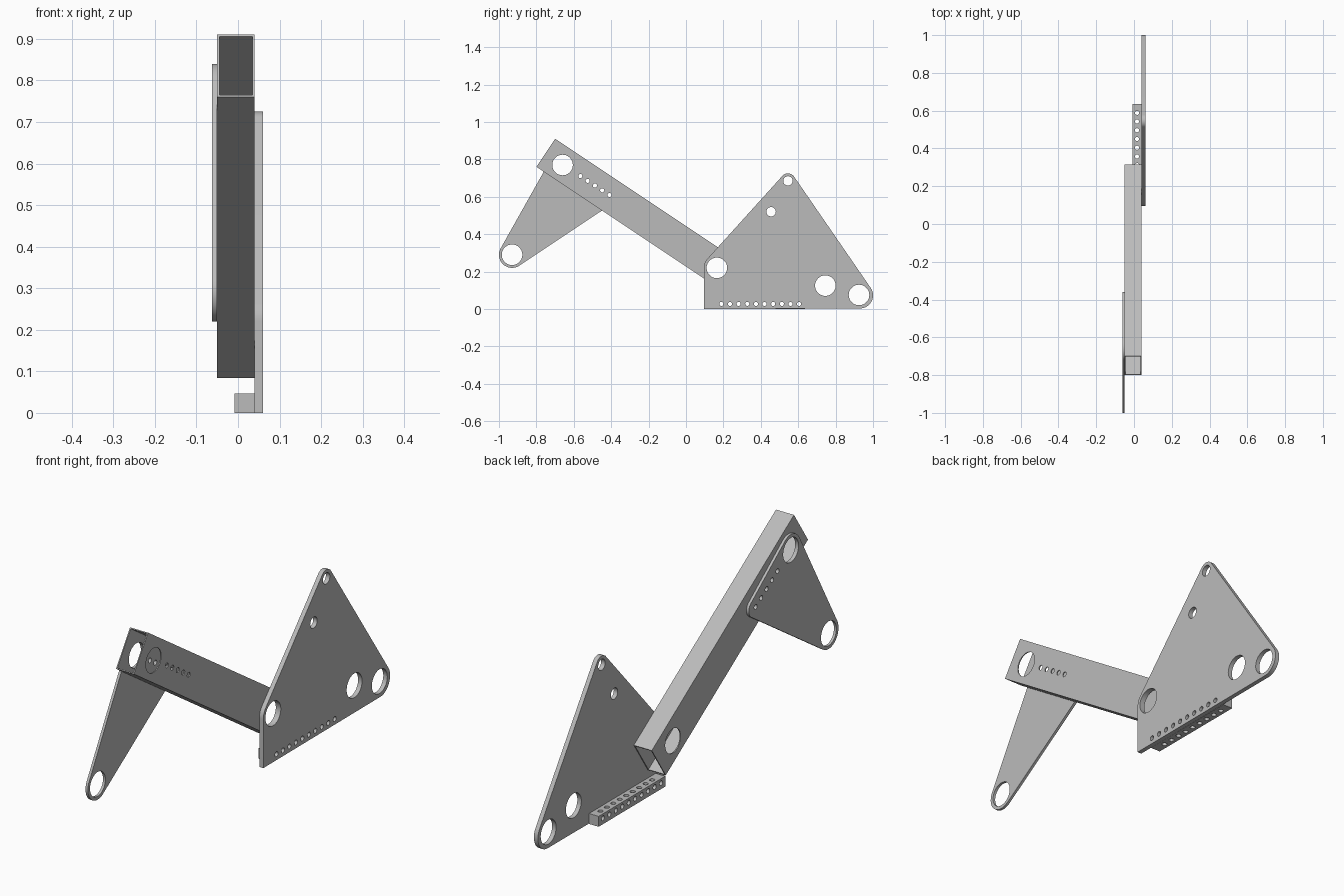
import bpy, bmesh
from math import sin, cos, pi, atan2
from mathutils import Matrix, Vector
from mathutils.geometry import convex_hull_2d

cube = bpy.data.objects.get("Cube")
if cube:
    bpy.data.objects.remove(cube, do_unlink=True)

# One plain metal colour
metal = bpy.data.materials.new("light grey metal")
metal.use_nodes = True
GREY = (0.5, 0.5, 0.5, 1)
metal.diffuse_color = GREY
metal.node_tree.nodes["Principled BSDF"].inputs["Base Color"].default_value = GREY


def add_object(name, bm):
    bmesh.ops.recalc_face_normals(bm, faces=bm.faces)
    mesh = bpy.data.meshes.new(name)
    bm.to_mesh(mesh)
    bm.free()
    obj = bpy.data.objects.new(name, mesh)
    bpy.context.collection.objects.link(obj)
    mesh.materials.append(metal)
    return obj


def box(name, centre, size, tilt=0):
    bm = bmesh.new()
    bmesh.ops.create_cube(bm, size=1, matrix=Matrix.Translation(centre)
                          @ Matrix.Rotation(tilt, 4, 'X')
                          @ Matrix.Diagonal((*size, 1)))
    return add_object(name, bm)


def plate(name, corners, x0, x1):
    """Flat plate wrapped around (y, z, radius) corner discs."""
    pts = []
    for y, z, r in corners:
        n = 64 if r else 1
        pts += [Vector((y + r * cos(2 * pi * i / n), z + r * sin(2 * pi * i / n)))
                for i in range(n)]
    bm = bmesh.new()
    outline = [bm.verts.new((x0, *pts[i])) for i in convex_hull_2d(pts)]
    face = bm.faces.new(outline)
    ext = bmesh.ops.extrude_face_region(bm, geom=[face])
    bmesh.ops.translate(bm, vec=(x1 - x0, 0, 0),
                        verts=[v for v in ext["geom"] if isinstance(v, bmesh.types.BMVert)])
    return add_object(name, bm)


def drills(holes, axis='X'):
    """Drill rods: along X at (y, z, r), or along Z at (x, y, r)."""
    bm = bmesh.new()
    for a, b, r in holes:
        place = (Matrix.Translation((0, a, b)) @ Matrix.Rotation(pi / 2, 4, 'Y')
                 if axis == 'X' else Matrix.Translation((a, b, 0)))
        bmesh.ops.create_cone(bm, cap_ends=True, segments=40 if r > 0.02 else 20,
                              radius1=r, radius2=r, depth=0.4, matrix=place)
    return add_object("drill", bm)


def cut(obj, cutter):
    cutter.hide_render = True
    mod = obj.modifiers.new("cut", 'BOOLEAN')
    mod.operation = 'DIFFERENCE'
    mod.solver = 'EXACT'
    mod.object = cutter
    graph = bpy.context.evaluated_depsgraph_get()
    mesh = bpy.data.meshes.new_from_object(obj.evaluated_get(graph))
    obj.modifiers.clear()
    obj.data = mesh
    bpy.data.objects.remove(cutter, do_unlink=True)


# Hole layout shared by the parts
BIG, SMALL = 0.055, 0.011
upper_pivot, lower_pivot = (-0.66, 0.77), (0.165, 0.22)
arm_holes = [(-0.565 + 0.039 * i, 0.711 - 0.0255 * i, SMALL) for i in range(5)]
rail_holes = [(0.189 + 0.0462 * i, 0.027, SMALL) for i in range(10)]

# Hollow rectangular arm, open at both ends
tilt = atan2(-0.555, 0.832)
centre = (-0.005, -0.242, 0.497)
arm = box("arm_tube", centre, (0.09, 1.22, 0.18), tilt)
cut(arm, box("tube_bore", centre, (0.08, 1.4, 0.17), tilt))
cut(arm, drills([(*upper_pivot, BIG), (*lower_pivot, BIG)] + arm_holes))

# Small triangular plate on the right side of the arm
small_plate = plate("small_plate",
                    [(-0.93, 0.29, 0.07), (*upper_pivot, 0.07), (-0.40, 0.607, 0.04)],
                    -0.062, -0.05)
cut(small_plate, drills([(*upper_pivot, BIG), (-0.93, 0.29, BIG)] + arm_holes))

# Large plate on the left side
large_plate = plate("large_plate",
                    [(0.095, 0, 0), (*lower_pivot, 0.07),
                     (0.545, 0.685, 0.04), (0.93, 0.073, 0.07)],
                    0.04, 0.06)
cut(large_plate, drills([(*lower_pivot, BIG), (0.925, 0.075, BIG), (0.745, 0.125, BIG),
                         (0.545, 0.685, 0.025), (0.455, 0.52, 0.025)] + rail_holes))

# Drilled mounting rail along the foot of the large plate
rail = box("mounting_rail", (0.016, 0.397, 0.0235), (0.048, 0.476, 0.047))
cut(rail, drills(rail_holes))
cut(rail, drills([(0.016, 0.219 + 0.0462 * i, SMALL) for i in range(9)], 'Z'))

# Smooth hole walls and rounded corners, keeping edges sharp
bpy.ops.object.select_all(action='DESELECT')
for part in (arm, small_plate, large_plate, rail):
    part.select_set(True)
bpy.context.view_layer.objects.active = arm
bpy.ops.object.shade_smooth_by_angle(angle=pi / 6)
